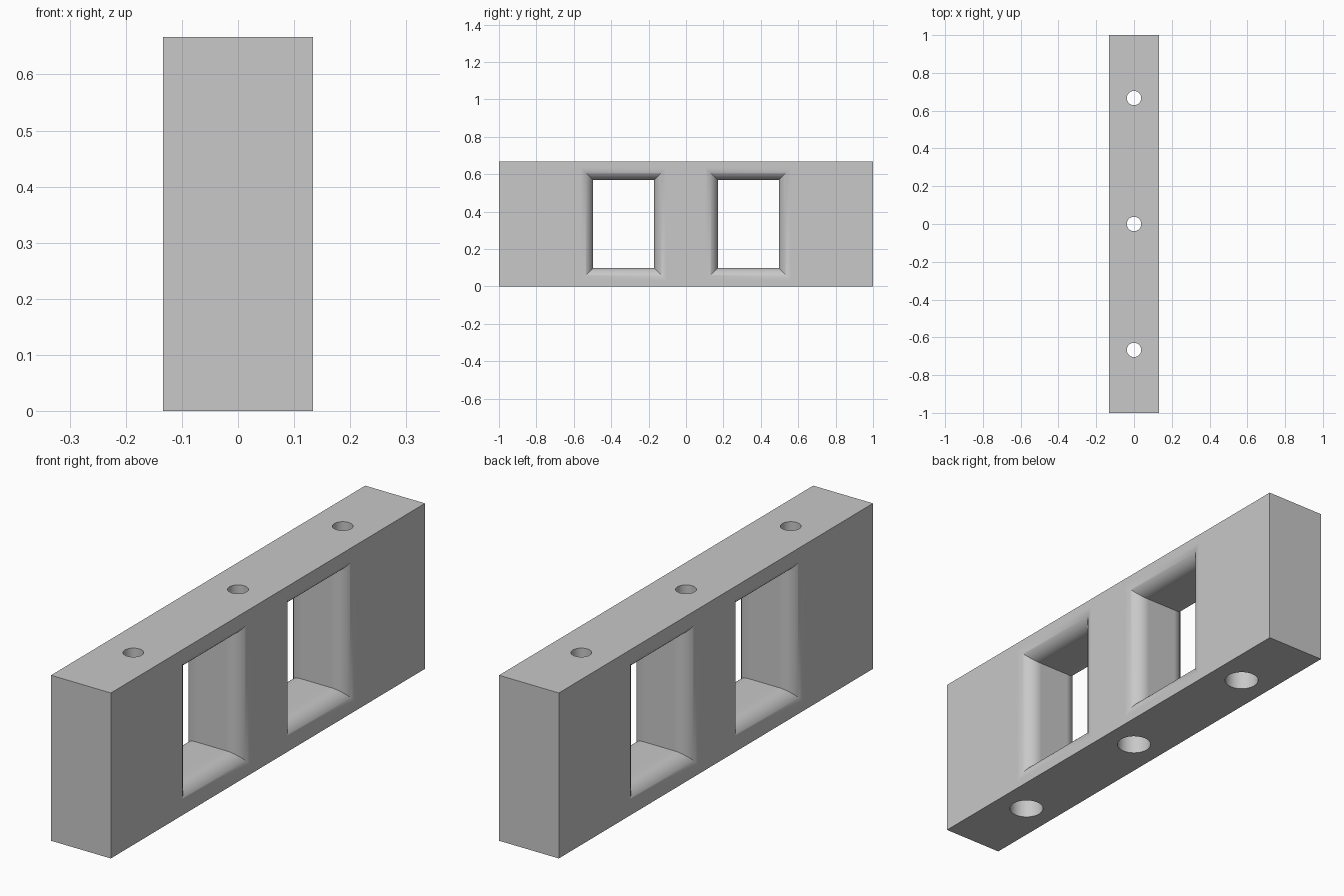
import bpy, bmesh, math

if "Cube" in bpy.data.objects:
    bpy.data.objects.remove(bpy.data.objects["Cube"], do_unlink=True)

HALF_X, HALF_Y, HEIGHT = 0.1333, 1.0, 0.6667
FILLET = 0.0667
STEPS = 16

# Single grey material
grey = bpy.data.materials.new("plain grey")
grey.use_nodes = True
colour = (0.58, 0.58, 0.58, 1)
grey.diffuse_color = colour
grey.node_tree.nodes["Principled BSDF"].inputs["Base Color"].default_value = colour


def add_object(name, bm):
    bmesh.ops.recalc_face_normals(bm, faces=bm.faces)
    mesh = bpy.data.meshes.new(name)
    bm.to_mesh(mesh)
    bm.free()
    mesh.materials.append(grey)
    obj = bpy.data.objects.new(name, mesh)
    bpy.context.collection.objects.link(obj)
    return obj


def window_cutter(y, z, half_w, half_h):
    """Rectangular tunnel along x whose mouths flare out as round fillets."""
    angles = [math.pi / 2 * i / STEPS for i in range(STEPS + 1)]
    side = [(HALF_X - FILLET + FILLET * math.sin(a), FILLET * (1 - math.cos(a)))
            for a in angles]
    side.append((HALF_X + 0.1, FILLET))
    sections = [(-x, grow) for x, grow in reversed(side)] + side
    bm = bmesh.new()
    rings = []
    for x, grow in sections:
        w, h = half_w + grow, half_h + grow
        rings.append([bm.verts.new((x, y + sy * w, z + sz * h))
                      for sy, sz in ((-1, -1), (1, -1), (1, 1), (-1, 1))])
    for a, b in zip(rings, rings[1:]):
        for i in range(4):
            j = (i + 1) % 4
            bm.faces.new((a[i], a[j], b[j], b[i]))
    bm.faces.new(rings[0])
    bm.faces.new(rings[-1])
    return add_object("window_cutter", bm)


def bolt_cutter(y):
    """Through hole with a wider counterbore from below, as a turned profile."""
    profile = [(0.066, -0.1), (0.066, 0.3), (0.038, 0.3), (0.038, HEIGHT + 0.1)]
    sides = 48
    bm = bmesh.new()
    rings = [[bm.verts.new((r * math.cos(math.tau * i / sides),
                            y + r * math.sin(math.tau * i / sides), z))
              for i in range(sides)] for r, z in profile]
    for a, b in zip(rings, rings[1:]):
        for i in range(sides):
            j = (i + 1) % sides
            bm.faces.new((a[i], a[j], b[j], b[i]))
    bm.faces.new(rings[0])
    bm.faces.new(rings[-1])
    return add_object("bolt_cutter", bm)


# Solid block
bm = bmesh.new()
bmesh.ops.create_cube(bm, size=1)
for v in bm.verts:
    v.co = (v.co.x * 2 * HALF_X, v.co.y * 2 * HALF_Y, (v.co.z + 0.5) * HEIGHT)
block = add_object("block", bm)

# Two windows and three bolt holes
cutters = [window_cutter(y, HEIGHT / 2, 0.163, 0.2345) for y in (-0.3333, 0.3333)]
cutters += [bolt_cutter(y) for y in (-0.6667, 0, 0.6667)]

bpy.ops.object.select_all(action='DESELECT')
bpy.context.view_layer.objects.active = block
block.select_set(True)
for cutter in cutters:
    cutter.hide_render = True
    cut = block.modifiers.new("cut", 'BOOLEAN')
    cut.operation = 'DIFFERENCE'
    cut.solver = 'EXACT'
    cut.object = cutter
    bpy.ops.object.modifier_apply(modifier=cut.name)
    bpy.data.objects.remove(cutter, do_unlink=True)

# Smooth fillets and bores, crisp outer edges
bpy.ops.object.shade_smooth_by_angle(angle=math.radians(30))
weighted = block.modifiers.new("flat faces", 'WEIGHTED_NORMAL')
weighted.keep_sharp = True
